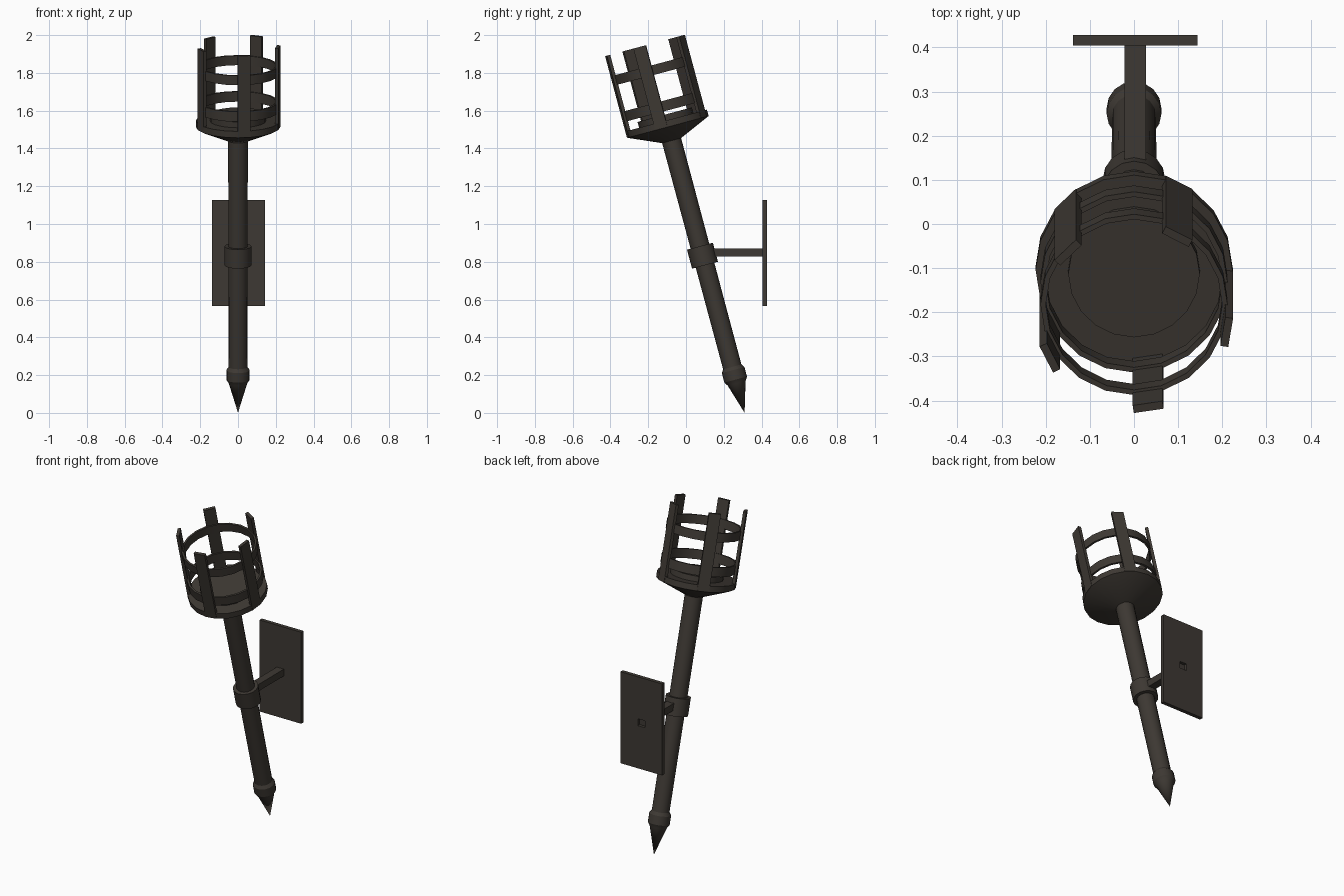
import bpy, bmesh
from math import radians, pi
from mathutils import Matrix, Vector

cube = bpy.data.objects.get("Cube")
if cube:
    bpy.data.objects.remove(cube, do_unlink=True)

# Single dark iron colour
IRON = (0.047, 0.040, 0.033, 1.0)
iron = bpy.data.materials.new("dark_iron")
iron.use_nodes = True
iron.diffuse_color = IRON
iron.node_tree.nodes["Principled BSDF"].inputs["Base Color"].default_value = IRON

# The torch is modelled upright, then leaned forward from its tip
LEAN = Matrix.Translation((0, 0.307, 0.012)) @ Matrix.Rotation(radians(15), 4, 'X')


def finish(name, bm, matrix):
    bmesh.ops.recalc_face_normals(bm, faces=bm.faces)
    bm.transform(matrix)
    mesh = bpy.data.meshes.new(name)
    bm.to_mesh(mesh)
    bm.free()
    mesh.materials.append(iron)
    obj = bpy.data.objects.new(name, mesh)
    bpy.context.collection.objects.link(obj)
    bpy.ops.object.select_all(action='DESELECT')
    obj.select_set(True)
    bpy.context.view_layer.objects.active = obj
    return obj


def lathe(name, profile, sides, closed=False):
    """Spin (radius, height) points around the torch axis."""
    bm = bmesh.new()
    verts = [bm.verts.new((0, -r, h)) for r, h in profile]
    edges = [bm.edges.new(pair) for pair in zip(verts, verts[1:])]
    if closed:
        edges.append(bm.edges.new((verts[-1], verts[0])))
    bmesh.ops.spin(bm, geom=verts + edges, axis=(0, 0, 1), cent=(0, 0, 0),
                   angle=2 * pi, steps=sides, use_merge=False)
    bmesh.ops.remove_doubles(bm, verts=bm.verts, dist=0.0005)
    obj = finish(name, bm, LEAN)
    bpy.ops.object.shade_smooth_by_angle(angle=radians(28))
    return obj


def box(name, low, high, matrix=Matrix()):
    low, high = Vector(low), Vector(high)
    bm = bmesh.new()
    bmesh.ops.create_cube(bm, size=1)
    bm.transform(Matrix.Translation((low + high) / 2) @ Matrix.Diagonal((high - low).to_4d()))
    return finish(name, bm, matrix)


# Handle
lathe("shaft", [(0, 0.2), (0.05, 0.2), (0.052, 1.5), (0, 1.5)], 16)
lathe("pointed_tip", [(0, -0.012), (0.049, 0.15), (0.062, 0.17), (0.062, 0.222),
                      (0.05, 0.24), (0, 0.24)], 16)
lathe("collar", [(0.045, 0.797), (0.071, 0.797), (0.071, 0.901), (0.045, 0.901)], 16, True)

# Basket: flared cup with a raised floor disc, two hoops and five slats
lathe("cup", [(0, 1.48), (0.052, 1.48), (0.223, 1.555), (0.223, 1.59), (0.149, 1.59),
              (0.149, 1.622), (0, 1.622)], 20)
for name, bottom, top in (("lower_hoop", 1.64, 1.695), ("upper_hoop", 1.84, 1.892)):
    lathe(name, [(0.2, bottom), (0.212, bottom), (0.212, top), (0.2, top)], 20, True)
for i in range(5):
    turn = Matrix.Rotation(radians(8.6 + 72 * i), 4, 'Z')
    box(f"slat_{i + 1}", (-0.034, -0.222, 1.556), (0.034, -0.204, 2.003), LEAN @ turn)

# Wall bracket: arm and a plate with a square hole behind the arm
box("bracket_arm", (-0.021, 0.08, 0.828), (0.027, 0.408, 0.87))
plate = box("wall_plate", (-0.138, 0.405, 0.567), (0.144, 0.428, 1.127))
cutter = box("hole_cutter", (-0.021, 0.41, 0.828), (0.027, 0.45, 0.87))
cutter.hide_render = True
hole = plate.modifiers.new("hole", 'BOOLEAN')
hole.operation = 'DIFFERENCE'
hole.solver = 'EXACT'
hole.object = cutter
bpy.context.view_layer.objects.active = plate
bpy.ops.object.modifier_apply(modifier=hole.name)
bpy.data.objects.remove(cutter, do_unlink=True)
